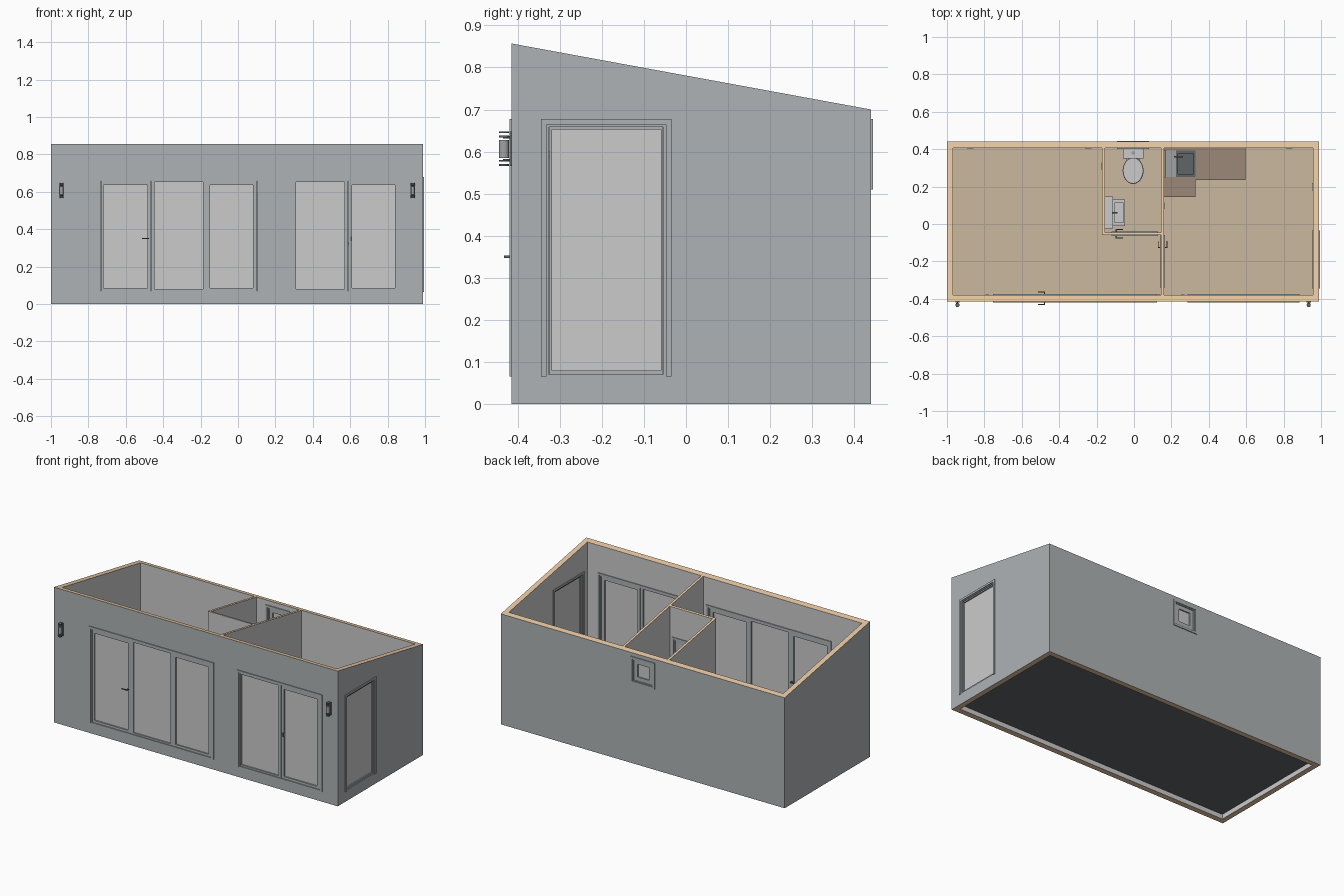
import bpy, bmesh
from math import cos, sin, pi
from mathutils import Matrix, Vector

if "Cube" in bpy.data.objects:
    bpy.data.objects.remove(bpy.data.objects["Cube"])

def material(name, rgb):
    m = bpy.data.materials.new(name)
    m.diffuse_color = (*rgb, 1)
    m.use_nodes = True
    m.node_tree.nodes["Principled BSDF"].inputs["Base Color"].default_value = m.diffuse_color
    return m

CLAD = material("cladding", (.42, .45, .46))
WOOD = material("timber", (.80, .58, .36))
FLOOR = material("floorboards", (.60, .48, .35))
BROWN = material("cabinet", (.33, .25, .19))
DARK = material("dark_metal", (.12, .13, .14))
STEEL = material("steel", (.35, .36, .37))

def top(y):  # height of the sloping wall top
    return .857 - (y + .415) * .157 / .855

def finish(name, bm, mat=None):
    bmesh.ops.recalc_face_normals(bm, faces=bm.faces)
    me = bpy.data.meshes.new(name)
    bm.to_mesh(me)
    bm.free()
    ob = bpy.data.objects.new(name, me)
    bpy.context.collection.objects.link(ob)
    if mat:
        me.materials.append(mat)
    return ob

# Boxes given as (u0,u1,v0,v1,z0,z1); axis 'y' swaps u and v onto y and x
def boxes(name, items, mat=None, axis='x'):
    bm = bmesh.new()
    for u0, u1, v0, v1, z0, z1 in items:
        if axis == 'y':
            u0, u1, v0, v1 = v0, v1, u0, u1
        size = (u1 - u0, v1 - v0, z1 - z0)
        mid = Vector((u0 + u1, v0 + v1, z0 + z1)) / 2
        bmesh.ops.create_cube(bm, size=1, matrix=Matrix.Translation(mid) @ Matrix.Diagonal((*size, 1)))
    return finish(name, bm, mat)

# Stacked ellipses (cx,cy,rx,ry,z), capped at both ends
def loft(name, rings, mat=None, n=24):
    bm = bmesh.new()
    loops = [[bm.verts.new((cx + rx * cos(2 * pi * i / n), cy + ry * sin(2 * pi * i / n), z))
              for i in range(n)] for cx, cy, rx, ry, z in rings]
    for a, b in zip(loops, loops[1:]):
        for i in range(n):
            bm.faces.new((a[i], a[(i + 1) % n], b[(i + 1) % n], b[i]))
    bm.faces.new(loops[0])
    bm.faces.new(loops[-1])
    ob = finish(name, bm, mat)
    ob.data.shade_smooth()
    ob.data.set_sharp_from_angle(angle=.6)
    return ob

# Rectangular border between an outer and an inner rectangle
def border(o, i, v0, v1, sill=True):
    r = [(o[0], i[0], v0, v1, o[2], o[3]), (i[1], o[1], v0, v1, o[2], o[3]),
         (i[0], i[1], v0, v1, i[3], o[3])]
    if sill:
        r.append((i[0], i[1], v0, v1, o[2], i[2]))
    return r

# Glazed unit set in a wall between faces va and vb; returns the hole cutter
def unit(name, axis, rect, va, vb, glass, sill=False):
    u0, u1, z0, z1 = rect
    t = .013
    zi = z0 + t if sill else z0
    hole = (u0 + t, u1 - t, zi, z1 - t)
    jamb = (u0 + t + .007, u1 - t - .007, zi + .005, z1 - t - .006)
    p = .005
    boxes(name + "_casing", border(rect, hole, va - p, va + .001, sill)
          + border(rect, hole, vb - .001, vb + p, sill), CLAD, axis)
    boxes(name + "_jamb", border(hole, jamb, va, vb), CLAD, axis)
    d = (vb - va) * .15
    m = (va + vb) / 2
    edges = [jamb[0]] + [(a[1] + b[0]) / 2 for a, b in zip(glass, glass[1:])] + [jamb[1]]
    for k, g in enumerate(glass):
        leaf = (edges[k] + .001, edges[k + 1] - .001, jamb[2], jamb[3])
        boxes(f"{name}_sash_{k}", border(leaf, g, va + d, vb - d), CLAD, axis)
        boxes(f"{name}_glass_{k}", [(g[0], g[1], m - .004, m + .004, g[2], g[3])], None, axis)
    cut = boxes(name + "_cutter", [(hole[0], hole[1], va - .02, vb + .02, hole[2], hole[3])], None, axis)
    cut.hide_render = True
    return cut

def lever(name, axis, u, z, va, vb, direction):
    items = []
    for v, s in ((va, -1), (vb, 1)):
        a, b = sorted((v, v + s * .018))
        c, e = sorted((v + s * .013, v + s * .018))
        w = sorted((u, u + direction * .035))
        items += [(u - .003, u + .003, a, b, z - .003, z + .003), (w[0], w[1], c, e, z - .003, z + .003)]
    boxes(name, items, DARK, axis)

# Doors and windows
A = (.085, .637)
B = (.08, .652)
front_left = unit("front_left_doors", 'x', (-.754, .123, .065, .678), -.415, -.38,
                  [(-.72, -.485, *A), (-.447, -.187, *B), (-.15, .08, *A)])
front_right = unit("front_right_doors", 'x', (.285, .884, .065, .678), -.415, -.38,
                   [(.31, .57, *B), (.61, .84, *A)])
side = unit("side_window", 'y', (-.345, -.035, .065, .678), .957, .99, [(-.318, -.06, .08, .652)])
back = unit("back_window", 'x', (-.09, .08, .51, .677), .407, .44, [(-.045, .035, .553, .634)], True)
bath_door = unit("bath_door", 'x', (-.12, .128, .065, .6), -.06, -.045, [(-.07, .08, .09, .56)])
room_door = unit("room_door", 'y', (-.34, -.06, .065, .6), .145, .16, [(-.29, -.11, .09, .56)])
lever("front_handle", 'x', -.478, .35, -.415, -.38, -1)
lever("bath_handle", 'x', -.095, .33, -.06, -.045, 1)
lever("room_handle", 'y', -.125, .33, .145, .16, 1)
boxes("front_right_handle", [(.601, .608, -.416, -.379, .338, .362)], DARK)

# Walls with sloping tops, openings cut through, timber on the cut edges
def wall(name, items, cutters, outside=False):
    ob = boxes(name, items)
    for v in ob.data.vertices:
        if v.co.z > .5:
            v.co.z = top(v.co.y)
    for c in cutters:
        mod = ob.modifiers.new("opening", 'BOOLEAN')
        mod.operation, mod.object, mod.solver = 'DIFFERENCE', c, 'EXACT'
    dg = bpy.context.evaluated_depsgraph_get()
    me = bpy.data.meshes.new_from_object(ob.evaluated_get(dg))
    ob.modifiers.clear()
    ob.data = me
    me.materials.clear()
    me.materials.append(None)
    me.materials.append(WOOD)
    me.materials.append(CLAD)
    for f in me.polygons:
        c = f.center
        outer = c.x < -.99 or c.x > .985 or c.y < -.41 or c.y > .435
        f.material_index = 1 if abs(f.normal.z) > .5 else 2 if outside and outer else 0

wall("front_wall", [(-1, .99, -.415, -.38, 0, 1)], [front_left, front_right], True)
wall("back_wall", [(-1, .99, .407, .44, 0, 1)], [back], True)
wall("left_wall", [(-1, -.967, -.38, .407, 0, 1)], [], True)
wall("right_wall", [(.957, .99, -.38, .407, 0, 1)], [side], True)
wall("room_partition", [(.145, .16, -.38, .407, .06, 1)], [room_door])
wall("bath_side_partition", [(-.17, -.155, -.06, .407, .06, 1)], [])
wall("bath_front_partition", [(-.155, .145, -.06, -.045, .06, 1)], [bath_door])
for c in (front_left, front_right, side, back, bath_door, room_door):
    bpy.data.objects.remove(c)

# Raised floor
boxes("floor_slab", [(-.967, .957, -.38, .407, .03, .06)], DARK)
boxes("floor_boards", [(-.967, .957, -.38, .407, .06, .065)], FLOOR)

# Outside wall lamps
for side_name, x in (("left", -.944), ("right", .934)):
    boxes(side_name + "_lamp_bracket", [(x - .011, x + .011, -.42, -.414, .566, .648)]
          + [(x - .003, x + .003, -.435, -.418, z - .003, z + .003) for z in (.58, .634)], DARK)
    loft(side_name + "_lamp_body", [(x, -.433, .010, .012, .585), (x, -.433, .010, .012, .628)], STEEL, 16)
    for k, z in enumerate((.566, .576, .634, .644)):
        loft(f"{side_name}_lamp_ring_{k}", [(x, -.433, .011, .012, z), (x, -.433, .011, .012, z + .004)], DARK, 16)

# Sockets and switches
boxes("back_sockets", [(x - .018, x + .018, .403, .408, .12, .145) for x in (-.875, -.245, .37, .83)])
boxes("front_switches", [(x - .01, x + .01, -.381, -.376, .34, .37) for x in (-.785, .15 - .018, .26)])
boxes("side_sockets", [(.29, .33, -.174, -.169, .34, .365), (.08, .115, .159, .164, .34, .365),
                       (.18, .22, .953, .958, .12, .145)], None, 'y')

# Toilet
X = -.005
loft("toilet_bowl", [(X, .31, .035, .06, .065), (X, .30, .032, .055, .11), (X, .29, .05, .066, .15),
                     (X, .287, .054, .068, .18)])
loft("toilet_seat", [(X, .285, .055, .07, .181), (X, .285, .056, .071, .186), (X, .285, .053, .068, .191)])
boxes("toilet_base", [(X - .035, X + .035, .32, .40, .065, .18)])
boxes("toilet_tank", [(X - .05, X + .05, .355, .406, .18, .29), (X - .055, X + .055, .35, .407, .29, .302)])
loft("toilet_button", [(X, .38, .01, .01, .301), (X, .38, .01, .01, .306)], STEEL, 16)

def bowl(name, o, i, z0, z1, mat):
    r = [(i[0], o[0]), (o[1], i[1])]
    boxes(name, [(o[0], i[0], o[2], o[3], z0, z1), (i[1], o[1], o[2], o[3], z0, z1),
                 (i[0], i[1], o[2], i[2], z0, z1), (i[0], i[1], i[3], o[3], z0, z1),
                 (i[0], i[1], i[2], i[3], z0, z0 + .008)], mat)

# Bathroom washbasin
boxes("basin_back_unit", [(-.155, -.113, -.025, .147, .065, .33)])
bowl("washbasin", (-.113, -.048, -.01, .13), (-.103, -.056, .008, .112), .27, .32, None)
boxes("basin_tap", [(-.118, -.114, .057, .065, .33, .36), (-.118, -.088, .057, .065, .353, .36)], DARK)

# Kitchen corner cabinets with sink
boxes("kitchen_cabinets", [(.16, .168, .25, .4, .065, .315), (.33, .585, .248, .407, .065, .315),
                           (.168, .33, .248, .407, .065, .27), (.16, .32, .155, .248, .065, .315)], BROWN)
boxes("kitchen_worktop", [(.33, .595, .235, .407, .315, .33), (.16, .33, .145, .25, .315, .33),
                          (.16, .33, .392, .407, .315, .33)], BROWN)
boxes("sink_drainer", [(.168, .225, .25, .392, .322, .333)], STEEL)
bowl("kitchen_sink", (.225, .33, .25, .392), (.236, .318, .266, .376), .275, .334, DARK)
boxes("kitchen_tap", [(.214, .222, .355, .363, .332, .385), (.214, .262, .355, .363, .378, .386)], DARK)
